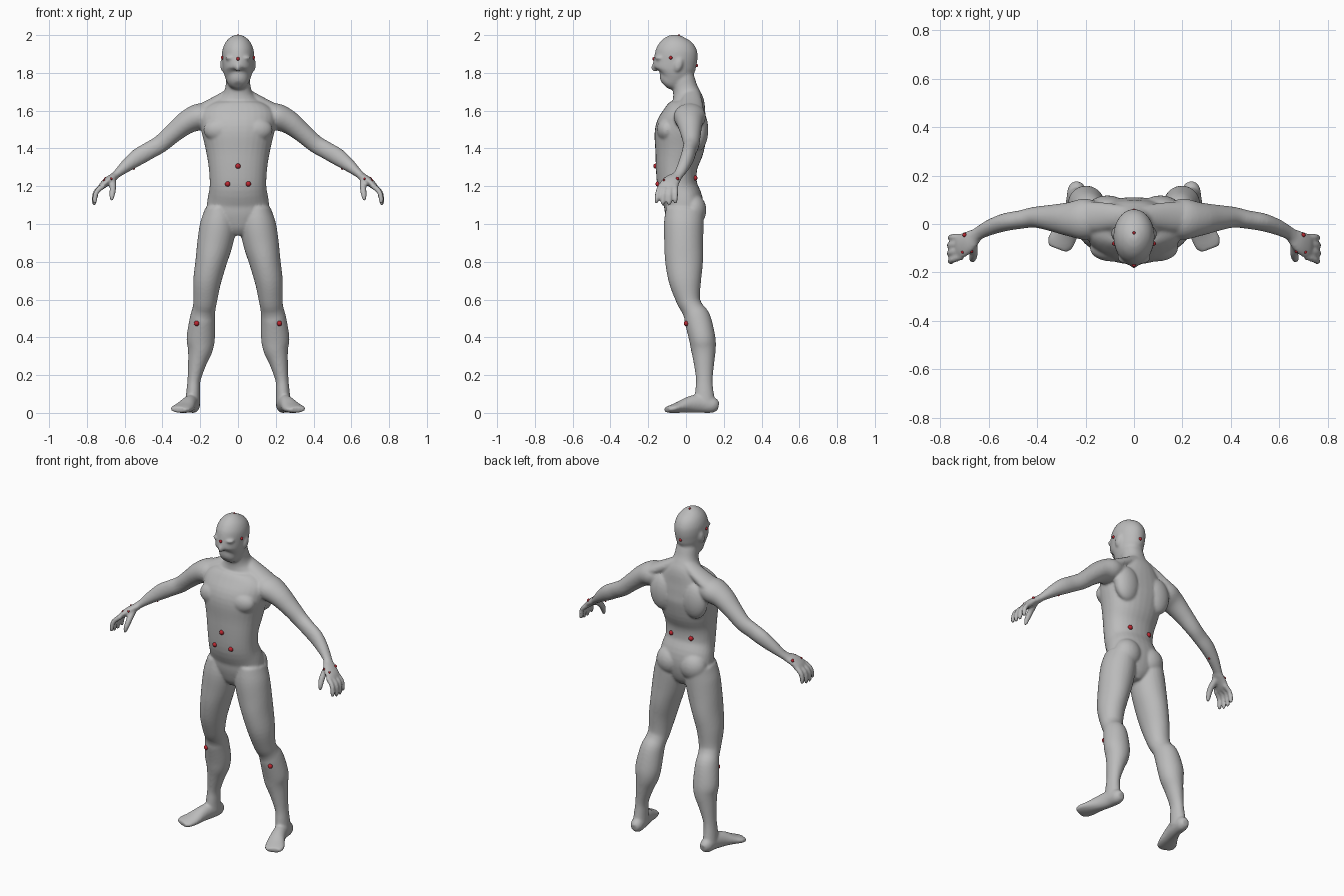
import bpy
import bmesh
import math
from mathutils import Vector, Matrix

old = bpy.data.objects.get("Cube")
if old:
    bpy.data.objects.remove(old, do_unlink=True)


def make_material(name, color):
    mat = bpy.data.materials.new(name)
    mat.use_nodes = True
    mat.diffuse_color = color
    mat.node_tree.nodes["Principled BSDF"].inputs["Base Color"].default_value = color
    return mat


grey = make_material("body grey", (0.5, 0.5, 0.5, 1))
red = make_material("marker red", (0.5, 0.02, 0.03, 1))

X_AXIS, Y_AXIS = Vector((1, 0, 0)), Vector((0, 1, 0))
SIDES = (1, -1)


def resample(keys, steps=4):
    """Catmull-Rom interpolation through the key rows."""
    rows = [Vector(k) for k in keys]
    rows = [rows[0]] + rows + [rows[-1]]
    out = []
    for p0, p1, p2, p3 in zip(rows, rows[1:], rows[2:], rows[3:]):
        for i in range(steps):
            t = i / steps
            out.append(p1 + 0.5 * t * (p2 - p0 + t * (2 * p0 - 5 * p1 + 4 * p2 - p3
                                                     + t * (3 * (p1 - p2) + p3 - p0))))
    return out + [rows[-1]]


def loft(bm, keys, ref, side=1, power=2.0, segments=32):
    """Tube through rows (x, y, z, radius along ref, radius across it)."""
    rows = resample(keys)
    centres = [Vector(r[:3]) for r in rows]
    rings = []
    for i, row in enumerate(rows):
        tangent = (centres[min(i + 1, len(rows) - 1)] - centres[max(i - 1, 0)]).normalized()
        u = (ref - tangent * ref.dot(tangent)).normalized()
        v = tangent.cross(u)
        ring = []
        for k in range(segments):
            c = math.cos(math.tau * k / segments)
            s = math.sin(math.tau * k / segments)
            a = row[3] * math.copysign(abs(c) ** (2 / power), c)
            b = row[4] * math.copysign(abs(s) ** (2 / power), s)
            p = centres[i] + u * a + v * b
            ring.append(bm.verts.new((p.x * side, p.y, p.z)))
        rings.append(ring)
    for low, high in zip(rings, rings[1:]):
        for k in range(segments):
            n = (k + 1) % segments
            bm.faces.new((low[k], low[n], high[n], high[k]))
    bm.faces.new(rings[0])
    bm.faces.new(rings[-1])


def ellipsoid(bm, centre, radii, side=1, tilt=0.0):
    x, y, z = centre
    matrix = (Matrix.Translation((x * side, y, z)) @ Matrix.Rotation(tilt, 4, "X")
              @ Matrix.Diagonal((*radii, 1)))
    bmesh.ops.create_uvsphere(bm, u_segments=24, v_segments=16, radius=1, matrix=matrix)


bm = bmesh.new()

# Torso and neck
loft(bm, [(0, -.01, .94, .03, .05), (0, -.01, .98, .1, .08), (0, -.01, 1.05, .16, .1),
          (0, -.015, 1.12, .163, .105), (0, -.045, 1.2, .15, .105), (0, -.05, 1.3, .155, .11),
          (0, -.035, 1.4, .172, .13), (0, -.025, 1.5, .195, .138), (0, -.005, 1.58, .2, .115),
          (0, .01, 1.64, .14, .09), (0, .005, 1.68, .09, .076), (0, -.005, 1.72, .068, .066),
          (0, -.02, 1.78, .062, .062), (0, -.03, 1.83, .05, .05)], X_AXIS, power=2.2)

# Head
loft(bm, [(0, -.115, 1.737, .025, .025), (0, -.105, 1.747, .046, .05), (0, -.082, 1.77, .063, .083),
          (0, -.068, 1.8, .075, .104), (0, -.063, 1.83, .08, .113), (0, -.057, 1.86, .083, .114),
          (0, -.052, 1.89, .085, .114), (0, -.049, 1.925, .082, .108), (0, -.046, 1.96, .068, .088),
          (0, -.043, 1.985, .045, .058), (0, -.04, 2.0, .018, .02)], X_AXIS)
ellipsoid(bm, (0, -.163, 1.83), (.014, .021, .024))

for side in SIDES:
    # Muscle masses, brow and ear
    ellipsoid(bm, (.093, -.1, 1.5), (.09, .055, .065), side)
    ellipsoid(bm, (.11, .068, 1.5), (.08, .05, .11), side)
    ellipsoid(bm, (.08, .038, 1.075), (.083, .07, .085), side)
    ellipsoid(bm, (.035, -.14, 1.88), (.034, .025, .012), side)
    ellipsoid(bm, (.082, -.04, 1.845), (.012, .022, .038), side, -.3)
    loft(bm, [(.03, .03, 1.69, .045, .035), (.13, .03, 1.635, .06, .035),
              (.22, .025, 1.58, .07, .045)], Y_AXIS, side)

    # Leg
    loft(bm, [(.1, -.005, 1.08, .075, .1), (.105, -.012, 1.0, .095, .105),
              (.122, -.012, .9, .094, .103), (.143, -.01, .8, .083, .1),
              (.163, -.005, .7, .074, .086), (.173, .012, .6, .063, .064),
              (.18, .035, .55, .061, .058), (.188, .06, .5, .067, .07),
              (.197, .085, .4, .075, .07), (.2, .092, .34, .067, .066),
              (.215, .095, .27, .05, .055), (.232, .097, .18, .035, .044),
              (.237, .097, .12, .036, .048), (.24, .1, .05, .04, .055)], X_AXIS, side)

    # Foot
    loft(bm, [(.235, .172, .037, .02, .022), (.237, .145, .042, .036, .041),
              (.245, .08, .05, .038, .049), (.262, .02, .045, .042, .044),
              (.285, -.04, .03, .053, .029), (.305, -.078, .022, .056, .021),
              (.315, -.103, .018, .042, .015)], X_AXIS, side)

    # Arm
    loft(bm, [(.12, .02, 1.585, .06, .05), (.2, .02, 1.57, .085, .07),
              (.27, .02, 1.54, .07, .062), (.34, .025, 1.485, .055, .052),
              (.41, .028, 1.425, .043, .047), (.47, .018, 1.39, .038, .046),
              (.53, .008, 1.355, .037, .045), (.59, -.012, 1.31, .033, .034),
              (.64, -.037, 1.267, .028, .022), (.67, -.06, 1.243, .03, .02)], Y_AXIS, side)

    # Palm, fingers and thumb
    loft(bm, [(.65, -.045, 1.255, .029, .02), (.685, -.073, 1.232, .045, .022),
              (.715, -.092, 1.207, .05, .019), (.73, -.097, 1.192, .042, .013)], Y_AXIS, side)
    for i in range(4):
        reach = .015 * math.sin(math.pi * (i + .5) / 4)
        loft(bm, [(.71, -.055 - .026 * i, 1.205, .015, .015),
                  (.745 + reach / 2, -.055 - .031 * i, 1.172, .014, .014),
                  (.755 + reach / 2, -.056 - .033 * i, 1.135 - reach, .013, .013),
                  (.757, -.056 - .034 * i, 1.115 - reach, .008, .008)], Y_AXIS, side, segments=12)
    loft(bm, [(.665, -.075, 1.235, .02, .02), (.662, -.118, 1.195, .018, .018),
              (.666, -.143, 1.155, .015, .015), (.67, -.152, 1.125, .009, .009)],
         X_AXIS, side, segments=12)

bmesh.ops.recalc_face_normals(bm, faces=bm.faces)
mesh = bpy.data.meshes.new("body")
bm.to_mesh(mesh)
bm.free()
mesh.materials.append(grey)
body = bpy.data.objects.new("body", mesh)
bpy.context.collection.objects.link(body)

# Fuse all parts into one smooth skin
remesh = body.modifiers.new("fuse", "REMESH")
remesh.mode = "VOXEL"
remesh.voxel_size = 0.007
remesh.use_smooth_shade = True
soften = body.modifiers.new("soften", "SMOOTH")
soften.factor = 0.5
soften.iterations = 6
bpy.context.view_layer.objects.active = body
body.select_set(True)
for name in ("fuse", "soften"):
    bpy.ops.object.modifier_apply(modifier=name)
bpy.ops.object.shade_smooth()
bottom = min(v.co.z for v in body.data.vertices)
body.data.transform(Matrix.Translation((0, 0, -bottom)))
bpy.context.view_layer.update()


# Round markers seated on the skin
def marker(name, point, radius):
    spot = body.closest_point_on_mesh(Vector(point))[1]
    dot = bmesh.new()
    bmesh.ops.create_uvsphere(dot, u_segments=16, v_segments=10, radius=radius,
                              matrix=Matrix.Translation(spot))
    for face in dot.faces:
        face.smooth = True
    data = bpy.data.meshes.new(name)
    dot.to_mesh(data)
    dot.free()
    data.materials.append(red)
    bpy.context.collection.objects.link(bpy.data.objects.new(name, data))


BIG, MID, SMALL = .014, .009, .006
marker("forehead_marker", (0, -.2, 1.88), MID)
marker("crown_marker", (0, -.025, 2.05), SMALL)
marker("nape_marker", (0, .1, 1.83), MID)
marker("navel_marker", (0, -.2, 1.305), BIG)
for side, label in zip(SIDES, ("left", "right")):
    for part, (x, y, z), radius in (
            ("temple", (.1, -.085, 1.88), MID), ("belly", (.065, -.2, 1.205), BIG),
            ("lower_back", (.085, .1, 1.245), BIG), ("shin", (.23, -.02, .47), BIG),
            ("forearm", (.55, 0, 1.29), SMALL), ("outer_hand", (.7, -.045, 1.24), MID),
            ("thumb_base", (.67, -.115, 1.24), SMALL), ("knuckle", (.715, -.12, 1.24), SMALL)):
        marker(label + "_" + part + "_marker", (x * side, y, z), radius)
